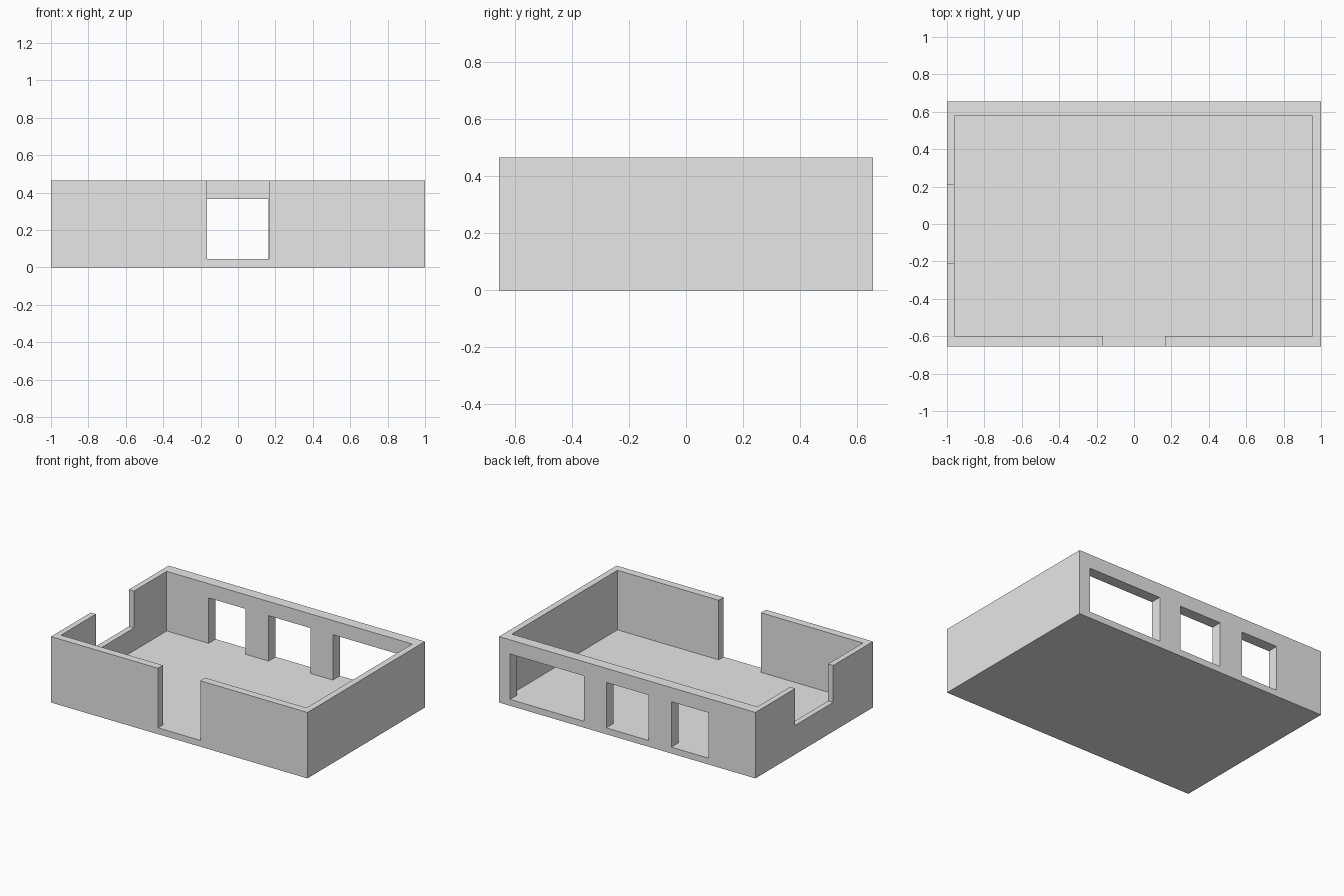
import bpy

cube = bpy.data.objects.get("Cube")
if cube:
    bpy.data.objects.remove(cube, do_unlink=True)

GREY = (0.8, 0.8, 0.8, 1.0)
grey = bpy.data.materials.new("light grey")
grey.use_nodes = True
grey.diffuse_color = GREY
grey.node_tree.nodes["Principled BSDF"].inputs["Base Color"].default_value = GREY

HALF_X, HALF_Y, TOP = 1.0, 0.655, 0.465
FLOOR, LINTEL, SILL = 0.045, 0.365, 0.205
OVER = 0.1  # cutters reach this far past the outside


def box(name, x, y, z):
    """Box spanning the given (low, high) ranges."""
    bpy.ops.mesh.primitive_cube_add(size=1)
    obj = bpy.context.object
    obj.name = name
    for v in obj.data.vertices:
        for axis, (low, high) in enumerate((x, y, z)):
            v.co[axis] = high if v.co[axis] > 0 else low
    obj.data.materials.append(grey)
    return obj


# Solid block that becomes the floor and four walls
room = box("room_shell", (-HALF_X, HALF_X), (-HALF_Y, HALF_Y), (0, TOP))

# Room interior, open at the top
cutters = [box("interior_cutter", (-0.96, 0.955), (-0.6, 0.577), (FLOOR, TOP + OVER))]

# Doorway in the front wall, open at the top
cutters.append(box("doorway_cutter", (-0.165, 0.165), (-HALF_Y - OVER, -0.5),
                   (FLOOR, TOP + OVER)))

# Raised opening in the side wall
cutters.append(box("side_opening_cutter", (-HALF_X - OVER, -0.9), (-0.212, 0.212),
                   (SILL, TOP + OVER)))

# Three openings of different widths in the back wall
for name, span in (("wide", (0.336, 0.914)), ("middle", (-0.165, 0.163)),
                   ("narrow", (-0.633, -0.344))):
    cutters.append(box(name + "_window_cutter", span, (0.5, HALF_Y + OVER),
                       (FLOOR, LINTEL)))

# Cut every opening, then discard the cutters
bpy.context.view_layer.objects.active = room
for cutter in cutters:
    cutter.hide_render = True
    mod = room.modifiers.new(cutter.name, "BOOLEAN")
    mod.operation = "DIFFERENCE"
    mod.solver = "EXACT"
    mod.object = cutter
    bpy.ops.object.modifier_apply(modifier=mod.name)
    bpy.data.objects.remove(cutter, do_unlink=True)
